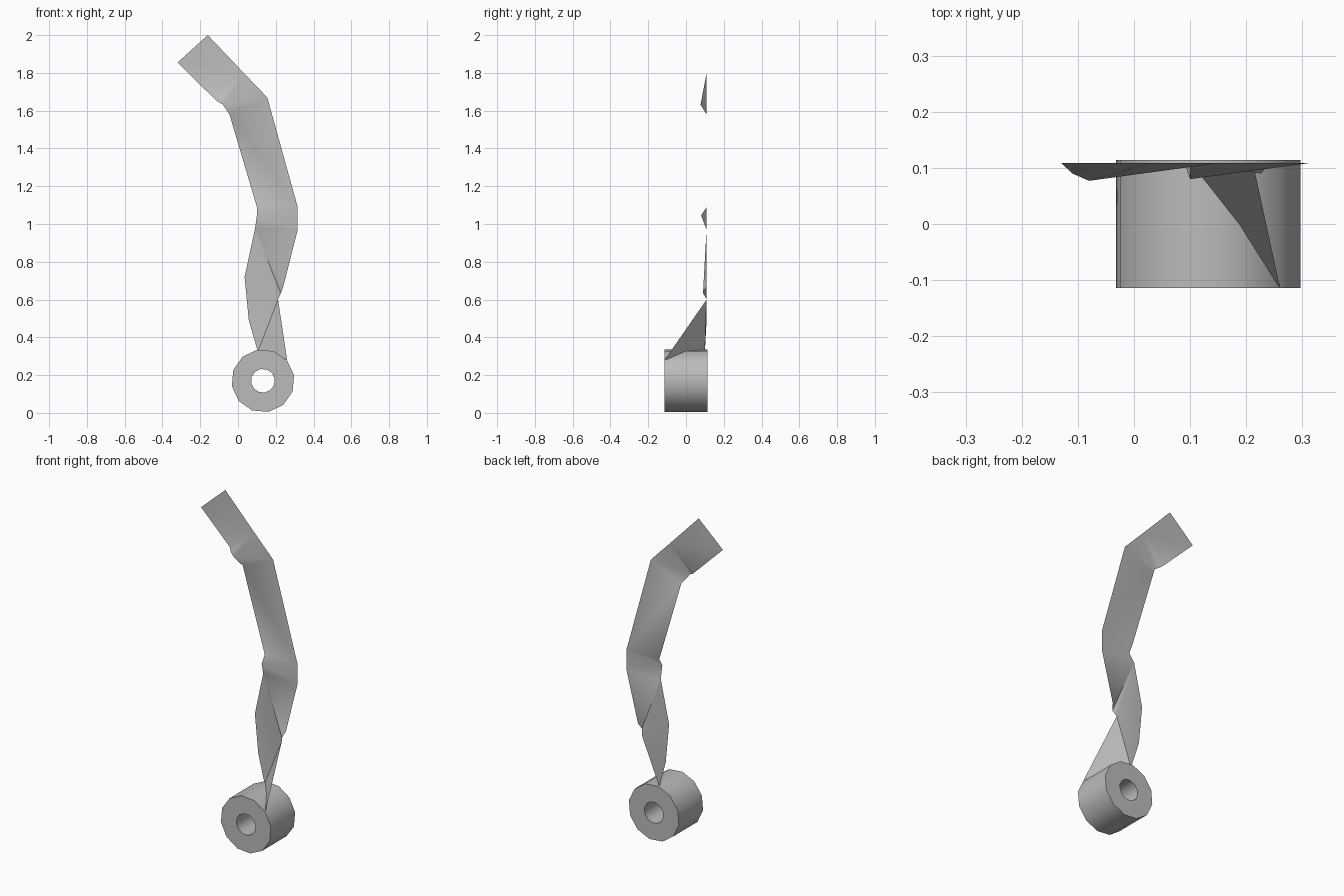
import bpy, bmesh, math
from mathutils import Vector

cube = bpy.data.objects.get("Cube")
if cube:
    bpy.data.objects.remove(cube)

grey = bpy.data.materials.new("plain grey")
grey.use_nodes = True
COLOUR = (0.5, 0.5, 0.5, 1)
grey.diffuse_color = COLOUR
grey.node_tree.nodes["Principled BSDF"].inputs["Base Color"].default_value = COLOUR


def finish(name, bm, angle):
    mesh = bpy.data.meshes.new(name)
    bm.to_mesh(mesh)
    bm.free()
    obj = bpy.data.objects.new(name, mesh)
    bpy.context.collection.objects.link(obj)
    mesh.materials.append(grey)
    bpy.ops.object.select_all(action='DESELECT')
    obj.select_set(True)
    bpy.context.view_layer.objects.active = obj
    bpy.ops.object.shade_smooth_by_angle(angle=math.radians(angle))
    return obj


# Hub: twelve-sided drum with a through hole
def make_hub(centre, outer, inner, half, sides=12, turn=10):
    bm = bmesh.new()
    section = [(outer, -half), (outer, half), (inner, half), (inner, -half)]
    rings = []
    for i in range(sides):
        a = math.radians(turn) + math.tau * i / sides
        rings.append([bm.verts.new((centre[0] + r * math.cos(a), y,
                                    centre[1] + r * math.sin(a))) for r, y in section])
    for i, ring in enumerate(rings):
        nxt = rings[(i + 1) % sides]
        for k in range(4):
            j = (k + 1) % 4
            bm.faces.new((ring[k], ring[j], nxt[j], nxt[k]))
    bmesh.ops.recalc_face_normals(bm, faces=bm.faces)
    return finish("hub", bm, 40)


make_hub((0.132, 0.17), 0.167, 0.063, 0.114)

# Strap: a thin bent ribbon, with small puckers where it bends
BACK = 0.109
left = [(-0.32, BACK, 1.855), (-0.13, BACK, 1.668), (-0.11, 0.09, 1.65),
        (-0.08, 0.077, 1.632), (-0.045, BACK, 1.58), (0.1, BACK, 1.09),
        (0.1, 0.08, 1.045), (0.09, BACK, 0.975), (0.035, BACK, 0.72),
        (0.057, BACK, 0.49), (0.105, 0.1, 0.325)]
right = [(-0.16, BACK, 2.0), (0.03, BACK, 1.8), (0.155, BACK, 1.67),
         (0.316, BACK, 1.09), (0.316, BACK, 0.97), (0.24, BACK, 0.67),
         (0.227, 0.09, 0.635), (0.212, BACK, 0.6), (0.26, -0.113, 0.28)]

bm = bmesh.new()
L = [bm.verts.new(p) for p in left]
R = [bm.verts.new(p) for p in right]
# Each step advances one side of the ribbon, leaving a triangle behind
i = j = 0
for step in "RLLLRLRLLRLRRRLLLR"[:len(L) + len(R) - 2]:
    if step == "L":
        bm.faces.new((L[i], L[i + 1], R[j]))
        i += 1
    else:
        bm.faces.new((L[i], R[j + 1], R[j]))
        j += 1
finish("strap", bm, 40)
